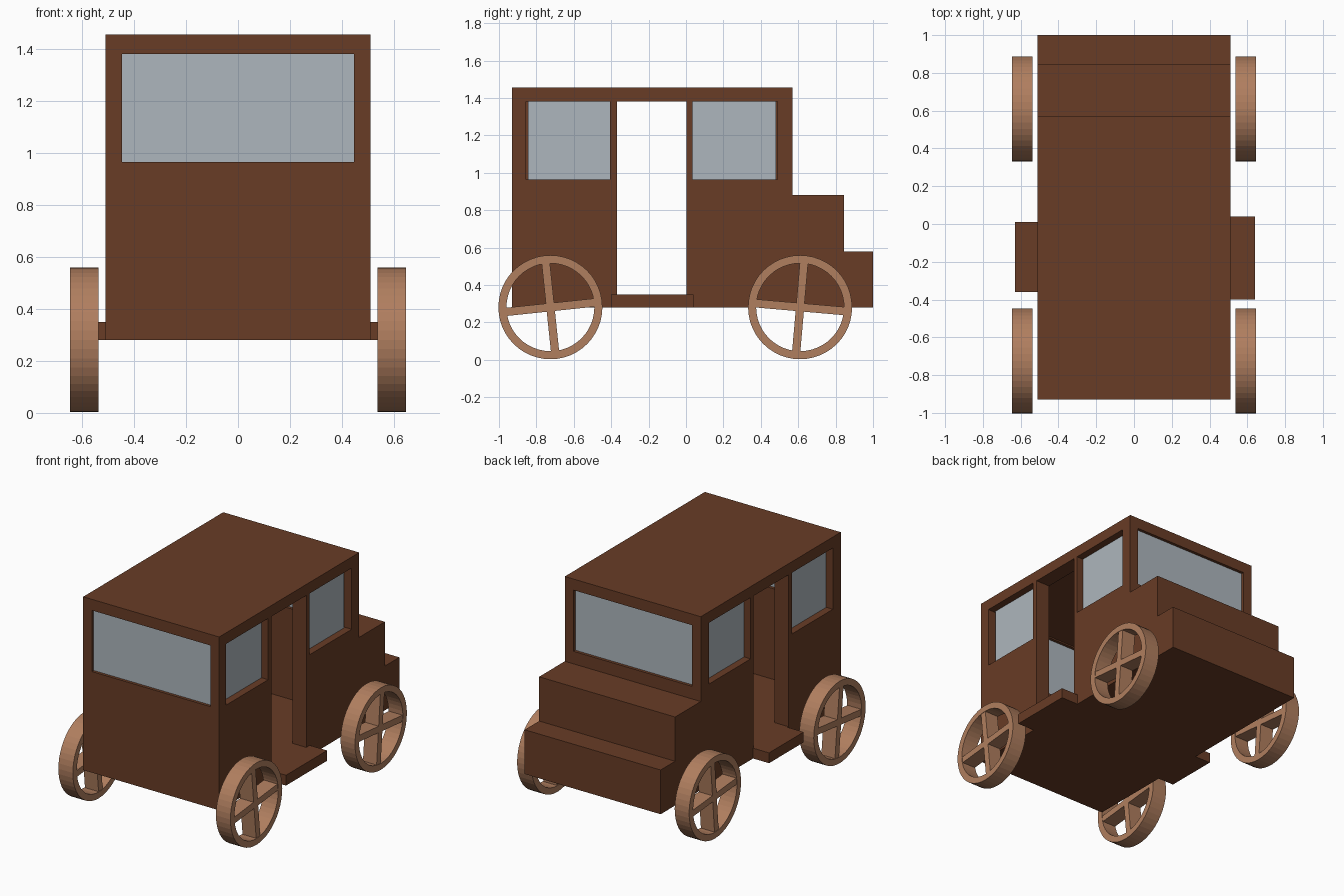
import bpy, bmesh, math
from mathutils import Matrix

if "Cube" in bpy.data.objects:
    bpy.data.objects.remove(bpy.data.objects["Cube"])


def material(name, rgb):
    m = bpy.data.materials.new(name)
    m.diffuse_color = (*rgb, 1)
    m.use_nodes = True
    m.node_tree.nodes["Principled BSDF"].inputs["Base Color"].default_value = m.diffuse_color
    return m


BROWN = material("dark brown wood", (0.138, 0.045, 0.019))
TAN = material("light tan wood", (0.434, 0.209, 0.114))
GLASS = material("grey glass", (0.423, 0.468, 0.509))


def finish(bm, name, mat):
    bmesh.ops.recalc_face_normals(bm, faces=bm.faces)
    me = bpy.data.meshes.new(name)
    bm.to_mesh(me)
    bm.free()
    ob = bpy.data.objects.new(name, me)
    bpy.context.collection.objects.link(ob)
    me.materials.append(mat)
    return ob


def add_box(bm, x, y, z, turn=Matrix()):
    size = Matrix.Diagonal((x[1] - x[0], y[1] - y[0], z[1] - z[0], 1))
    mid = Matrix.Translation((sum(x) / 2, sum(y) / 2, sum(z) / 2))
    bmesh.ops.create_cube(bm, size=1, matrix=turn @ mid @ size)


def box(name, x, y, z, mat):
    bm = bmesh.new()
    add_box(bm, x, y, z)
    return finish(bm, name, mat)


def cut(target, x, y, z):
    cutter = box("cutter", x, y, z, BROWN)
    cutter.hide_render = True
    mod = target.modifiers.new("cut", 'BOOLEAN')
    mod.operation = 'DIFFERENCE'
    mod.solver = 'EXACT'
    mod.object = cutter
    bpy.context.view_layer.objects.active = target
    bpy.ops.object.modifier_apply(modifier=mod.name)
    bpy.data.objects.remove(cutter)


# Body: stepped side profile pulled across the width
profile = [(-0.93, 0.28), (1.0, 0.28), (1.0, 0.58), (0.845, 0.58),
           (0.845, 0.88), (0.57, 0.88), (0.57, 1.455), (-0.93, 1.455)]
bm = bmesh.new()
face = bm.faces.new([bm.verts.new((-0.51, y, z)) for y, z in profile])
ext = bmesh.ops.extrude_face_region(bm, geom=[face])
bmesh.ops.translate(bm, vec=(1.02, 0, 0),
                    verts=[v for v in ext["geom"] if isinstance(v, bmesh.types.BMVert)])
body = finish(bm, "body", BROWN)

# Hollow cabin, doorway and window openings
SILL, HEAD = 0.965, 1.38
cut(body, (-0.405, 0.405), (-0.88, 0.52), (0.35, 1.39))
cut(body, (-0.7, 0.7), (-0.37, 0.003), (0.35, HEAD))
cut(body, (-0.445, 0.445), (-1.0, -0.8), (SILL, HEAD))
cut(body, (-0.445, 0.445), (0.45, 0.7), (SILL, HEAD))
cut(body, (0.3, 0.7), (-0.855, -0.405), (SILL, HEAD))
cut(body, (0.3, 0.7), (0.035, 0.49), (SILL, HEAD))
cut(body, (-0.7, -0.3), (-0.845, -0.405), (SILL, HEAD))
cut(body, (-0.7, -0.3), (0.035, 0.48), (SILL, HEAD))

# Window panes set back inside the openings
box("rear_pane", (-0.445, 0.445), (-0.91, -0.90), (SILL, HEAD), GLASS)
box("windshield", (-0.445, 0.445), (0.54, 0.55), (SILL, HEAD), GLASS)
for side, s in (("right", 1), ("left", -1)):
    x = sorted((s * 0.45, s * 0.46))
    box(side + "_back_pane", x, (-0.845, -0.405), (SILL, HEAD), GLASS)
    box(side + "_front_pane", x, (0.035, 0.48), (SILL, HEAD), GLASS)

# Door steps
box("right_step", (0.51, 0.64), (-0.40, 0.04), (0.28, 0.35), BROWN)
box("left_step", (-0.63, -0.51), (-0.36, 0.01), (0.28, 0.35), BROWN)


def wheel(name, x0, x1, cy, angle, sides=48, r_out=0.278, r_in=0.235):
    bm = bmesh.new()
    # Rim: rectangular ring around the x axis
    section = [(x0, r_in), (x1, r_in), (x1, r_out), (x0, r_out)]
    rings = []
    for i in range(sides):
        a = 2 * math.pi * i / sides
        rings.append([bm.verts.new((x, r * math.cos(a), r * math.sin(a))) for x, r in section])
    for i in range(sides):
        a, b = rings[i], rings[(i + 1) % sides]
        for k in range(4):
            n = (k + 1) % 4
            bm.faces.new((a[k], a[n], b[n], b[k]))
    # Two crossed spoke bars
    for extra in (0, 90):
        turn = Matrix.Rotation(math.radians(angle + extra), 4, 'X')
        add_box(bm, (x0 + 0.003, x1 - 0.003), (-0.24, 0.24), (-0.022, 0.022), turn)
    ob = finish(bm, name, TAN)
    ob.location = (0, cy, 0.281)


for side, x0, x1 in (("right", 0.537, 0.645), ("left", -0.645, -0.537)):
    wheel(side + "_back_wheel", x0, x1, -0.725, 6)
    wheel(side + "_front_wheel", x0, x1, 0.61, -5)
